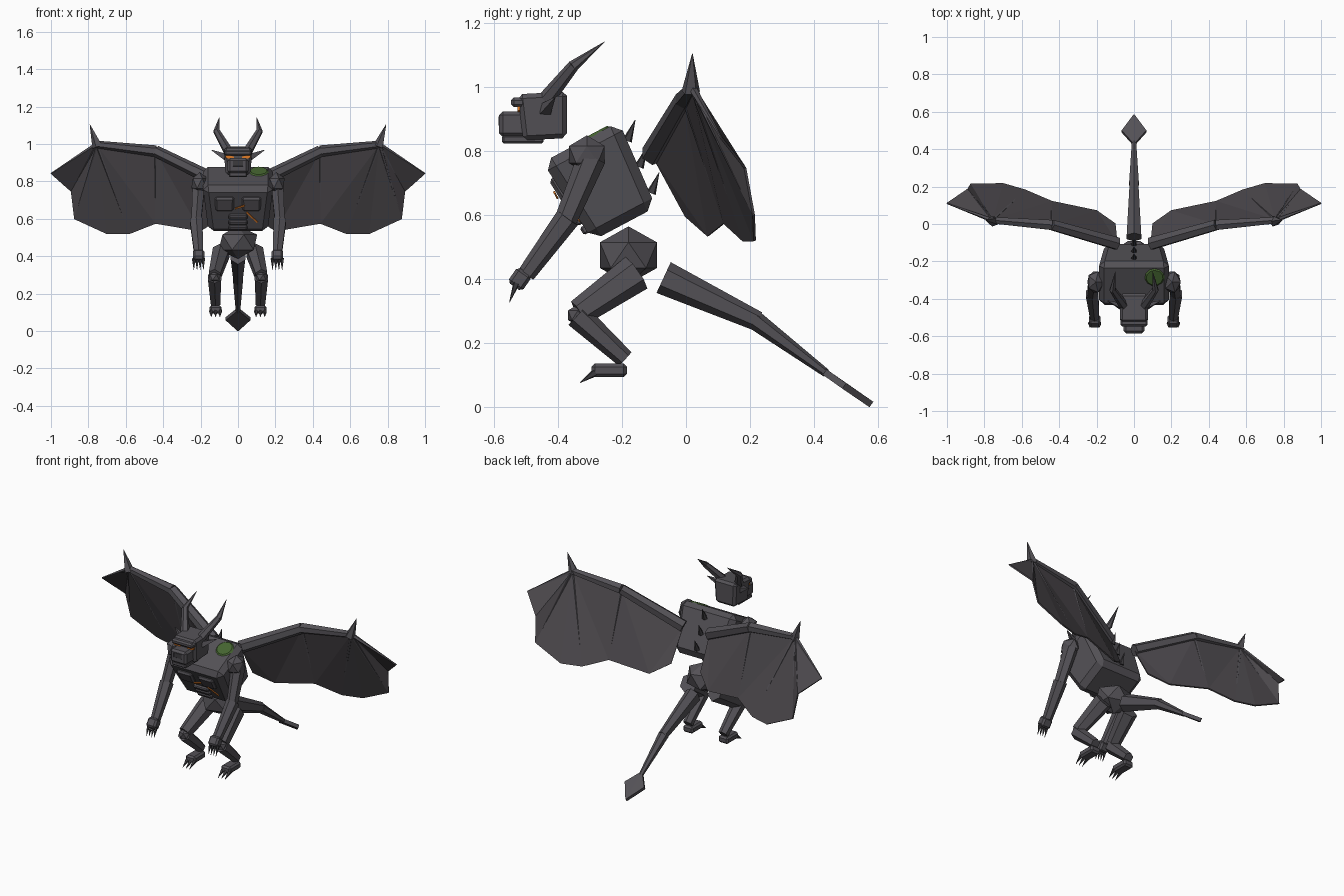
import bpy, bmesh, math
from mathutils import Matrix, Vector

if "Cube" in bpy.data.objects:
    bpy.data.objects.remove(bpy.data.objects["Cube"])


def material(name, rgb):
    m = bpy.data.materials.new(name)
    m.diffuse_color = (*rgb, 1)
    m.use_nodes = True
    m.node_tree.nodes["Principled BSDF"].inputs["Base Color"].default_value = m.diffuse_color
    return m


STONE = material("stone", (0.088, 0.083, 0.094))
WING = material("wing skin", (0.075, 0.068, 0.076))
CLAW = material("dark claw", (0.045, 0.043, 0.048))
GLOW = material("glowing orange", (0.75, 0.2, 0.02))
MOSS = material("moss green", (0.06, 0.13, 0.03))


def finish(name, bm, mat):
    bmesh.ops.recalc_face_normals(bm, faces=bm.faces)
    me = bpy.data.meshes.new(name)
    bm.to_mesh(me)
    bm.free()
    me.materials.append(mat)
    ob = bpy.data.objects.new(name, me)
    bpy.context.collection.objects.link(ob)
    return ob


def box(name, centre, size, mat=STONE, taper=1.0, bevel=0.0, rot=0.0, roll=0.0, frame=Matrix()):
    """Block with its bottom scaled by taper, chamfered, pitched and rolled."""
    bm = bmesh.new()
    bmesh.ops.create_cube(bm, size=1)
    for v in bm.verts:
        k = taper if v.co.z < 0 else 1
        v.co = Vector((v.co.x * size[0] * k, v.co.y * size[1] * k, v.co.z * size[2]))
    if bevel:
        bmesh.ops.bevel(bm, geom=bm.edges[:], offset=bevel, segments=1, affect='EDGES')
    turn = Matrix.Rotation(math.radians(rot), 4, 'X') @ Matrix.Rotation(math.radians(roll), 4, 'Y')
    bm.transform(frame @ Matrix.Translation(centre) @ turn)
    return finish(name, bm, mat)


def bone(name, a, b, ra, rb, mat=STONE, sides=6, flat=1.0):
    """Tapered faceted limb from a to b; flat scales its sideways width."""
    a, b = Vector(a), Vector(b)
    d = (b - a).normalized()
    side = Vector((1, 0, 0)) if abs(d.x) < 0.8 else Vector((0, 1, 0))
    side = (side - d * side.dot(d)).normalized()
    up = d.cross(side)
    bm = bmesh.new()
    rings = []
    for p, r in ((a, ra), (b, rb)):
        ring = []
        for i in range(sides):
            t = 2 * math.pi * (i + 0.5) / sides
            ring.append(bm.verts.new(p + side * math.cos(t) * r * flat + up * math.sin(t) * r))
        rings.append(ring)
        bm.faces.new(ring)
    for i in range(sides):
        j = (i + 1) % sides
        bm.faces.new((rings[0][i], rings[0][j], rings[1][j], rings[1][i]))
    return finish(name, bm, mat)


def ball(name, centre, scale):
    bm = bmesh.new()
    bmesh.ops.create_icosphere(bm, subdivisions=1, radius=1)
    bm.transform(Matrix.Translation(centre) @ Matrix.Diagonal((*scale, 1)))
    return finish(name, bm, STONE)


# Torso, leaning forward; chest details sit in its tilted frame
LEAN = Matrix.Translation((0, -0.261, 0.701)) @ Matrix.Rotation(math.radians(28), 4, 'X')
box("torso", (0, 0, 0), (0.38, 0.27, 0.29), taper=0.83, bevel=0.03, frame=LEAN)
for i in range(3):
    box("belly_plate", (0, -0.122 + 0.004 * i, -0.035 - 0.034 * i), (0.1, 0.03, 0.027),
        bevel=0.006, rot=5, frame=LEAN)
box("chest_crack", (0.01, -0.147, 0.035), (0.055, 0.006, 0.008), GLOW, roll=-20, frame=LEAN)
box("belly_crack", (0.075, -0.121, -0.04), (0.085, 0.008, 0.008), GLOW, roll=48, rot=5, frame=LEAN)

# Moss patch on one shoulder
bm = bmesh.new()
bmesh.ops.create_cone(bm, cap_ends=True, segments=11, radius1=0.055, radius2=0.045, depth=0.008)
bm.transform(LEAN @ Matrix.Translation((0.11, 0.05, 0.147)))
finish("moss_patch", bm, MOSS)

# Spine spikes
for z in (0.08, -0.01, -0.1):
    p = LEAN @ Vector((0, 0.125 + z * 0.06, z))
    bone("spine_spike", p, p + Vector((0, 0.025, 0.065)), 0.016, 0.001, CLAW, 5)

# Head
box("head", (0, -0.445, 0.91), (0.152, 0.155, 0.145), taper=0.88, bevel=0.014, rot=3)
box("snout", (0, -0.53, 0.885), (0.11, 0.11, 0.08), bevel=0.012)
box("jaw", (0, -0.51, 0.837), (0.098, 0.13, 0.026), bevel=0.006)
box("brow", (0, -0.525, 0.953), (0.145, 0.045, 0.03), bevel=0.009)
box("nose", (0, -0.58, 0.895), (0.06, 0.012, 0.035), CLAW, bevel=0.004)

# Pelvis and tail with a flat arrowhead
ball("pelvis", (0, -0.18, 0.475), (0.115, 0.105, 0.09))
bone("tail_base", (0, -0.07, 0.405), (0, 0.225, 0.268), 0.053, 0.031, flat=0.85)
bone("tail_end", (0, 0.215, 0.272), (0, 0.44, 0.105), 0.03, 0.013)
bm = bmesh.new()
ridge = Vector((0, 0.006, 0.0085))
for w, y, z in ((0.008, 0.43, 0.112), (0.066, 0.495, 0.066), (0.002, 0.58, 0.008)):
    for s in (1, -1):
        for k in (1, -1):
            bm.verts.new(Vector((s * w, y, z)) + k * ridge)
bmesh.ops.convex_hull(bm, input=bm.verts[:])
finish("tail_arrowhead", bm, STONE)

for s, tag in ((1, "right"), (-1, "left")):
    def P(x, y, z):
        return (s * x, y, z)

    # Chest plates, eyes, horns and ears
    box("chest_plate_" + tag, P(0.072, -0.128, 0.045), (0.105, 0.03, 0.085),
        taper=0.92, bevel=0.01, rot=3, frame=LEAN)
    box("eye_" + tag, P(0.045, -0.523, 0.93), (0.045, 0.009, 0.016), GLOW, roll=-12 * s)
    bone("horn_base_" + tag, P(0.055, -0.435, 0.965), P(0.115, -0.35, 1.07), 0.026, 0.018, sides=6)
    bone("horn_tip_" + tag, P(0.115, -0.355, 1.065), P(0.1, -0.255, 1.142), 0.018, 0.001, sides=6)
    bone("ear_" + tag, P(0.065, -0.44, 0.93), P(0.142, -0.41, 0.968), 0.024, 0.002, sides=4)

    # Arm, hand and claws
    ball("shoulder_" + tag, P(0.205, -0.31, 0.79), (0.05, 0.065, 0.06))
    bone("upper_arm_" + tag, P(0.21, -0.295, 0.78), P(0.224, -0.378, 0.58), 0.045, 0.035, flat=0.85)
    bone("forearm_" + tag, P(0.224, -0.37, 0.592), P(0.21, -0.50, 0.415), 0.039, 0.028)
    box("hand_" + tag, P(0.21, -0.52, 0.4), (0.062, 0.055, 0.058), bevel=0.01, rot=-35)
    for x in (0.185, 0.202, 0.219, 0.236):
        bone("finger_claw_" + tag, P(x, -0.53, 0.388), P(x, -0.552, 0.328), 0.011, 0.001, CLAW, 5)

    # Leg, foot and claws
    bone("thigh_" + tag, P(0.09, -0.155, 0.42), P(0.125, -0.335, 0.295), 0.06, 0.043, flat=0.85)
    ball("knee_" + tag, P(0.125, -0.338, 0.287), (0.036, 0.036, 0.034))
    bone("shin_" + tag, P(0.125, -0.34, 0.287), P(0.12, -0.19, 0.15), 0.041, 0.029)
    box("foot_" + tag, P(0.12, -0.24, 0.115), (0.066, 0.11, 0.042), bevel=0.01)
    for x in (0.097, 0.12, 0.143):
        bone("toe_claw_" + tag, P(x, -0.283, 0.108), P(x, -0.332, 0.076), 0.013, 0.001, CLAW, 5)

    # Wing frame
    root, elbow, wrist = P(0.09, -0.105, 0.79), P(0.44, -0.005, 0.962), P(0.755, 0.02, 0.998)
    tip = P(1.0, 0.11, 0.842)
    bone("wing_arm_" + tag, root, elbow, 0.037, 0.031)
    bone("wing_forearm_" + tag, elbow, wrist, 0.031, 0.02)
    bone("wing_claw_" + tag, P(0.75, 0.015, 0.985), P(0.792, 0.02, 1.105), 0.03, 0.001, sides=5)
    bone("wing_edge_" + tag, wrist, tip, 0.013, 0.003, sides=5)

    # Wing skin with a scalloped rim, and its finger ribs
    rim = [P(0.1, 0.0, 0.597), P(0.2, 0.07, 0.535), P(0.44, 0.12, 0.575), P(0.58, 0.18, 0.52),
           P(0.7, 0.215, 0.52), P(0.875, 0.212, 0.6), P(0.892, 0.185, 0.747)]
    bm = bmesh.new()
    v = [bm.verts.new(p) for p in [root, elbow, wrist, tip] + rim]
    for f in ((0, 4, 5), (0, 5, 1), (1, 5, 6), (1, 6, 2), (2, 6, 7), (2, 7, 8),
              (2, 8, 9), (2, 9, 10), (2, 10, 3)):
        bm.faces.new([v[i] for i in f])
    skin = finish("wing_skin_" + tag, bm, WING)
    solid = skin.modifiers.new("thickness", 'SOLIDIFY')
    solid.thickness, solid.offset = 0.008, 0
    for a, b in ((elbow, rim[2]), (wrist, rim[3]), (wrist, rim[5]), (wrist, rim[6])):
        bone("wing_rib_" + tag, a, b, 0.009, 0.003, sides=5)
